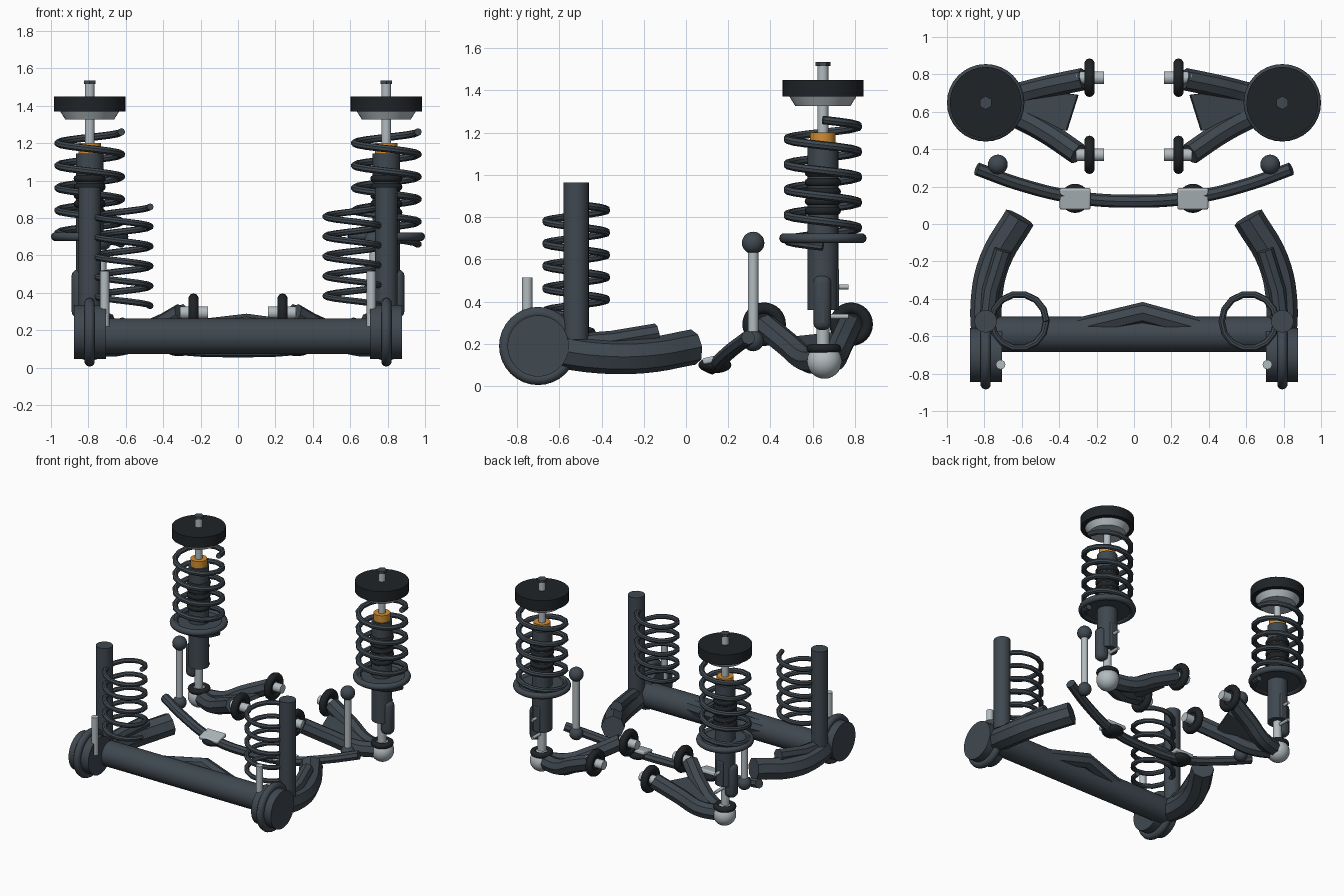
import bpy, math
from mathutils import Vector

if "Cube" in bpy.data.objects:
    bpy.data.objects.remove(bpy.data.objects["Cube"])


def mat(name, c):
    m = bpy.data.materials.new(name)
    m.diffuse_color = (*c, 1)
    m.use_nodes = True
    m.node_tree.nodes["Principled BSDF"].inputs["Base Color"].default_value = m.diffuse_color
    return m


DARK = mat("dark_steel", (0.05, 0.065, 0.08))
BLACK = mat("rubber", (0.014, 0.017, 0.02))
LIGHT = mat("bright_steel", (0.45, 0.5, 0.53))
ORANGE = mat("orange", (0.65, 0.27, 0.03))


def finish(name, m):
    o = bpy.context.object
    o.name = name
    o.data.materials.append(m)
    bpy.ops.object.shade_smooth_by_angle(angle=math.radians(40))
    return o


def rod(name, a, b, r, m, r2=None, n=24):
    a, b = Vector(a), Vector(b)
    d = b - a
    bpy.ops.mesh.primitive_cone_add(vertices=n, radius1=r, radius2=r if r2 is None else r2,
                                    depth=d.length, location=(a + b) / 2,
                                    rotation=d.to_track_quat('Z', 'Y').to_euler())
    return finish(name, m)


def ball(name, p, r, m, scale=(1, 1, 1)):
    bpy.ops.mesh.primitive_uv_sphere_add(segments=24, ring_count=14, radius=r, location=p)
    bpy.context.object.scale = scale
    return finish(name, m)


def ring(name, p, big, small, m, rot=(0, 0, 0)):
    bpy.ops.mesh.primitive_torus_add(major_segments=32, minor_segments=10, major_radius=big,
                                     minor_radius=small, location=p, rotation=rot)
    return finish(name, m)


def box(name, p, size, m, rot=(0, 0, 0), bevel=0.01):
    bpy.ops.mesh.primitive_cube_add(size=1, location=p, rotation=rot)
    o = bpy.context.object
    o.scale = size
    bpy.ops.object.transform_apply(location=False, rotation=False, scale=True)
    b = o.modifiers.new("bevel", 'BEVEL')
    b.width, b.segments = bevel, 3
    return finish(name, m)


def tube(name, pts, r, m, smooth=True, sides=2):
    cu = bpy.data.curves.new(name, 'CURVE')
    cu.dimensions = '3D'
    cu.bevel_depth, cu.bevel_resolution, cu.use_fill_caps = r, sides, True
    cu.resolution_u = 5
    if smooth:
        sp = cu.splines.new('BEZIER')
        sp.bezier_points.add(len(pts) - 1)
        for b, p in zip(sp.bezier_points, pts):
            b.co = p
            b.handle_left_type = b.handle_right_type = 'AUTO'
    else:
        sp = cu.splines.new('POLY')
        sp.points.add(len(pts) - 1)
        for b, p in zip(sp.points, pts):
            b.co = (*p, 1)
    o = bpy.data.objects.new(name, cu)
    bpy.context.collection.objects.link(o)
    bpy.ops.object.select_all(action='DESELECT')
    o.select_set(True)
    bpy.context.view_layer.objects.active = o
    bpy.ops.object.convert(target='MESH')
    return finish(name, m)


def spring(name, x, y, z0, z1, turns, big, wire):
    n = 14
    pts = []
    for i in range(turns * n + 1):
        a = 2 * math.pi * i / n
        pts.append((x + big * math.cos(a), y + big * math.sin(a), z1 + (z0 - z1) * i / (turns * n)))
    tube(name, pts, wire, DARK, smooth=False)


for s in (-1, 1):
    side = "left" if s < 0 else "right"
    P = lambda x, y, z: (s * x, y, z)
    X, Y = 0.793, 0.648
    up = lambda name, z0, z1, r, m, r2=None, n=32: rod(f"{name}_{side}", P(X, Y, z0), P(X, Y, z1), r, m, r2, n)

    # front strut
    up("strut_body", 0.36, 1.145, 0.073, DARK)
    up("bump_stop", 1.14, 1.2, 0.06, ORANGE)
    up("strut_rod", 1.15, 1.52, 0.026, LIGHT)
    up("top_nut", 1.515, 1.535, 0.036, DARK, n=6)
    up("top_mount", 1.37, 1.45, 0.192, BLACK)
    up("mount_plate", 1.325, 1.37, 0.13, LIGHT, 0.158)
    spring(f"front_spring_{side}", s * X, Y, 0.66, 1.26, 5, 0.17, 0.02)
    ring(f"spring_seat_{side}", P(X, Y, 0.7), 0.183, 0.024, DARK)
    up("seat_plate", 0.69, 0.71, 0.18, DARK)
    for i in range(5):
        ring(f"dust_boot_{side}", P(X, Y, 0.83 + 0.045 * i), 0.066, 0.02, BLACK)

    # knuckle bracket and bolts
    box(f"knuckle_bracket_{side}", P(0.845, 0.645, 0.395), (0.09, 0.085, 0.26), DARK, bevel=0.035)
    box(f"strut_clamp_{side}", P(X, 0.685, 0.46), (0.06, 0.08, 0.2), DARK)
    for z in (0.33, 0.47):
        rod(f"clamp_bolt_{side}", P(X, 0.68, z), P(X, 0.77, z), 0.012, LIGHT, n=12)

    # ball joint
    up("ball_joint_stud", 0.15, 0.38, 0.031, LIGHT)
    ball(f"ball_joint_{side}", P(X, 0.655, 0.118), 0.083, LIGHT)
    ring(f"joint_boot_{side}", P(X, 0.652, 0.178), 0.06, 0.022, BLACK)

    # lower control arm
    tube(f"arm_front_{side}", [P(0.77, 0.64, 0.12), P(0.62, 0.57, 0.125), P(0.47, 0.49, 0.19),
                               P(0.3, 0.375, 0.285)], 0.06, DARK)
    tube(f"arm_rear_{side}", [P(0.77, 0.66, 0.12), P(0.6, 0.7, 0.13), P(0.46, 0.735, 0.2),
                              P(0.27, 0.775, 0.285)], 0.06, DARK)
    me = bpy.data.meshes.new("arm_web")
    me.from_pydata([P(0.68, 0.64, 0.13), P(0.52, 0.72, 0.18), P(0.3, 0.69, 0.24),
                    P(0.36, 0.5, 0.22), P(0.54, 0.54, 0.16)], [], [(0, 1, 2), (0, 2, 3), (0, 3, 4)])
    web = bpy.data.objects.new(f"arm_web_{side}", me)
    bpy.context.collection.objects.link(web)
    me.materials.append(DARK)
    sol = web.modifiers.new("thick", 'SOLIDIFY')
    sol.thickness, sol.offset = 0.03, 0
    for y in (0.37, 0.782):
        ring(f"bushing_{side}", P(0.238, y, 0.293), 0.075, 0.028, BLACK, (0, math.pi / 2, 0))
        rod(f"bushing_core_{side}", P(0.225, y, 0.293), P(0.251, y, 0.293), 0.07, BLACK)
        rod(f"bushing_sleeve_{side}", P(0.16, y, 0.293), P(0.31, y, 0.293), 0.034, LIGHT)

    # anti-roll bar link and clamp
    rod(f"link_rod_{side}", P(0.728, 0.318, 0.21), P(0.728, 0.318, 0.68), 0.025, LIGHT)
    ball(f"link_ball_top_{side}", P(0.728, 0.318, 0.678), 0.053, DARK)
    ball(f"link_ball_low_{side}", P(0.728, 0.318, 0.215), 0.05, DARK)
    ball(f"bar_bushing_{side}", P(0.315, 0.137, 0.1), 0.078, BLACK, (1, 1, 0.5))
    box(f"bar_clamp_{side}", P(0.315, 0.135, 0.128), (0.165, 0.115, 0.03), LIGHT, (math.radians(12), 0, 0))

    # rear hub
    rod(f"hub_{side}", P(0.705, -0.7, 0.19), P(0.876, -0.7, 0.19), 0.145, DARK, n=40)
    ring(f"hub_rim_{side}", P(0.793, -0.7, 0.19), 0.157, 0.028, DARK, (0, math.pi / 2, 0))
    rod(f"hub_pin_{side}", P(0.713, -0.752, 0.22), P(0.713, -0.752, 0.515), 0.025, LIGHT)

    # trailing arm with stiffener
    tube(f"trailing_arm_{side}", [P(0.78, -0.66, 0.18), P(0.79, -0.42, 0.145), P(0.745, -0.2, 0.145),
                                  P(0.61, 0.035, 0.185)], 0.084, DARK)
    tube(f"arm_stiffener_{side}", [P(0.79, -0.55, 0.2), P(0.765, -0.35, 0.215), P(0.7, -0.14, 0.25)],
         0.047, DARK, smooth=False)

    # rear shock and spring
    rod(f"rear_shock_{side}", P(X, -0.52, 0.22), P(X, -0.52, 0.965), 0.06, DARK)
    spring(f"rear_spring_{side}", s * 0.615, -0.52, 0.33, 0.86, 5, 0.146, 0.018)

# rear axle beam with bent brace
rod("axle_beam", (-0.8, -0.59, 0.168), (0.8, -0.59, 0.168), 0.095, DARK, n=32)
tube("beam_brace", [(-0.55, -0.62, 0.16), (0.045, -0.475, 0.23), (0.57, -0.62, 0.16)], 0.058, DARK, smooth=False)

# anti-roll bar
half = [(0.84, 0.295, 0.23), (0.62, 0.215, 0.17), (0.33, 0.145, 0.105)]
tube("anti_roll_bar", [(-x, y, z) for x, y, z in half] + [(0, 0.122, 0.09)] + half[::-1], 0.035, DARK)
